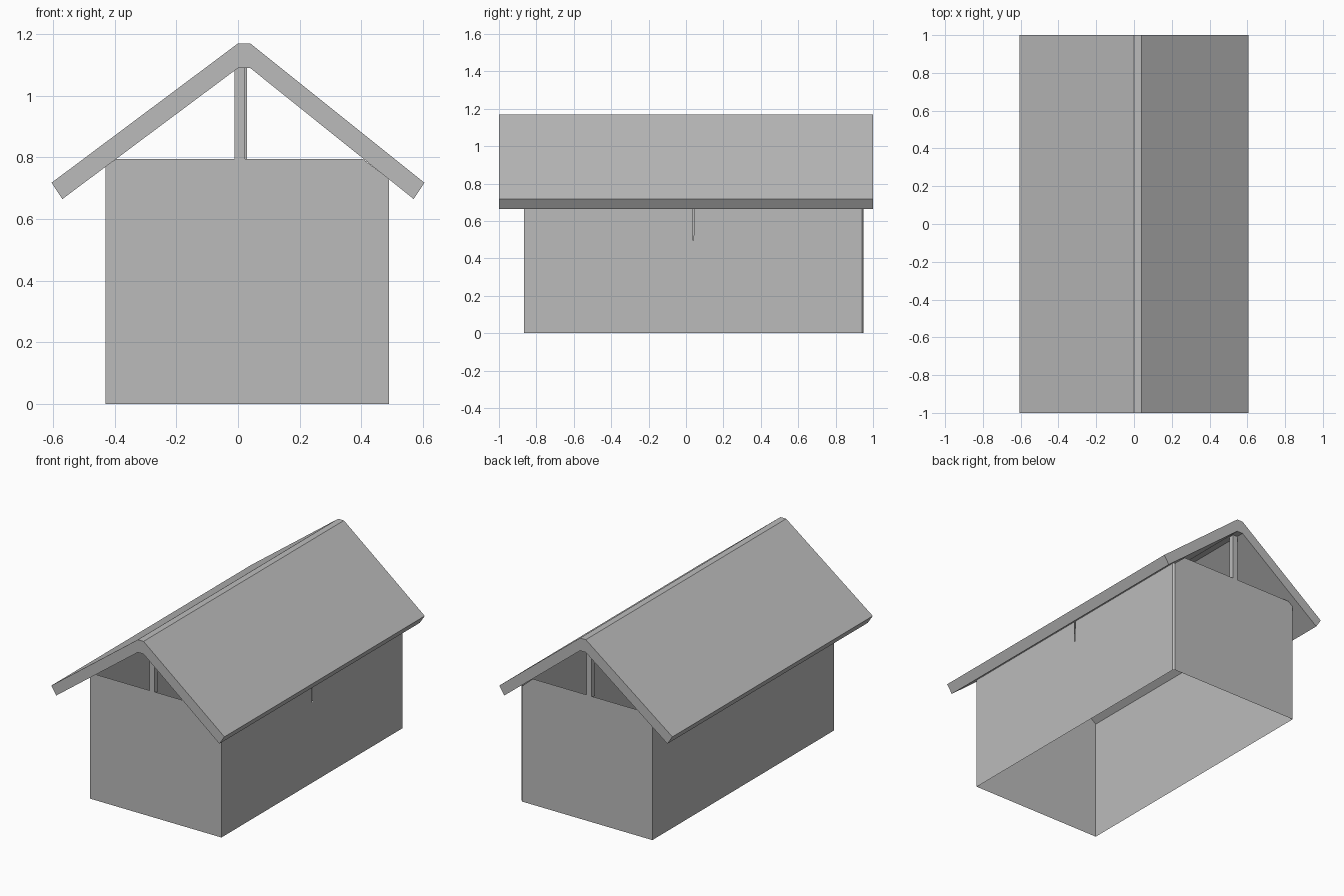
import bpy, bmesh
from mathutils import Vector

cube = bpy.data.objects.get("Cube")
if cube:
    bpy.data.objects.remove(cube)

# Single plain grey for the whole building
GREY = (0.5, 0.5, 0.5, 1.0)
grey = bpy.data.materials.new("plain_grey")
grey.use_nodes = True
grey.diffuse_color = GREY
grey.node_tree.nodes["Principled BSDF"].inputs["Base Color"].default_value = GREY

# Main measurements
LEFT, RIGHT = 0.49, -0.43
FRONT, BACK = -0.865, 0.95
WALL_TOP = 0.795
CHAMFER = 0.01
EAVE_LEFT, EAVE_RIGHT = 0.73, 0.77


def add_panel(name, points, depth=None):
    """Flat sheet from an outline, or a solid when a depth vector is given."""
    bm = bmesh.new()
    face = bm.faces.new([bm.verts.new(p) for p in points])
    if depth:
        result = bmesh.ops.extrude_face_region(bm, geom=[face], use_keep_orig=True)
        moved = [v for v in result["geom"] if isinstance(v, bmesh.types.BMVert)]
        bmesh.ops.translate(bm, verts=moved, vec=Vector(depth))
        bmesh.ops.recalc_face_normals(bm, faces=bm.faces[:])
    mesh = bpy.data.meshes.new(name)
    bm.to_mesh(mesh)
    bm.free()
    mesh.materials.append(grey)
    obj = bpy.data.objects.new(name, mesh)
    bpy.context.collection.objects.link(obj)
    return obj


# Roof: one bent slab with a flat ridge
roof_profile = [(-0.605, 0.718), (0, 1.17), (0.04, 1.17), (0.605, 0.718),
                (0.57, 0.665), (0.04, 1.09), (0, 1.09), (-0.57, 0.665)]
add_panel("roof", [(x, -1, z) for x, z in roof_profile], (0, 2, 0))

# End walls: thin sheets with corners trimmed under the roof slopes
def end_wall(name, y, left_edge):
    outline = [(RIGHT, 0), (left_edge, 0), (left_edge, EAVE_LEFT),
               (0.405, WALL_TOP), (-0.395, WALL_TOP), (RIGHT, EAVE_RIGHT)]
    if y > 0:
        outline.reverse()
    add_panel(name, [(x, y, z) for x, z in outline])


end_wall("front_wall", FRONT, LEFT)
end_wall("back_wall", BACK, LEFT - CHAMFER)

# Right wall: plain sheet
add_panel("right_wall", [(RIGHT, BACK, 0), (RIGHT, FRONT, 0),
                         (RIGHT, FRONT, EAVE_RIGHT), (RIGHT, BACK, EAVE_RIGHT)])

# Left wall: sheet with a hairline slit running down from the eave
left_outline = [(FRONT, 0), (BACK - CHAMFER, 0), (BACK - CHAMFER, EAVE_LEFT),
                (0.043, EAVE_LEFT), (0.04, 0.33), (0.037, EAVE_LEFT), (FRONT, EAVE_LEFT)]
add_panel("left_wall", [(LEFT, y, z) for y, z in left_outline])

# Narrow bevel strip closing the back left corner
add_panel("corner_strip", [(LEFT, BACK - CHAMFER, 0), (LEFT - CHAMFER, BACK, 0),
                           (LEFT - CHAMFER, BACK, EAVE_LEFT),
                           (LEFT, BACK - CHAMFER, EAVE_LEFT)])

# Gable posts standing on the end walls up to the ridge
for name, x, y in (("front_post", -0.012, FRONT), ("back_post", -0.004, BACK - 0.034)):
    w = 0.034
    base = [(x, y), (x + w, y), (x + w, y + w), (x, y + w)]
    add_panel(name, [(px, py, WALL_TOP - 0.01) for px, py in base], (0, 0, 0.305))
